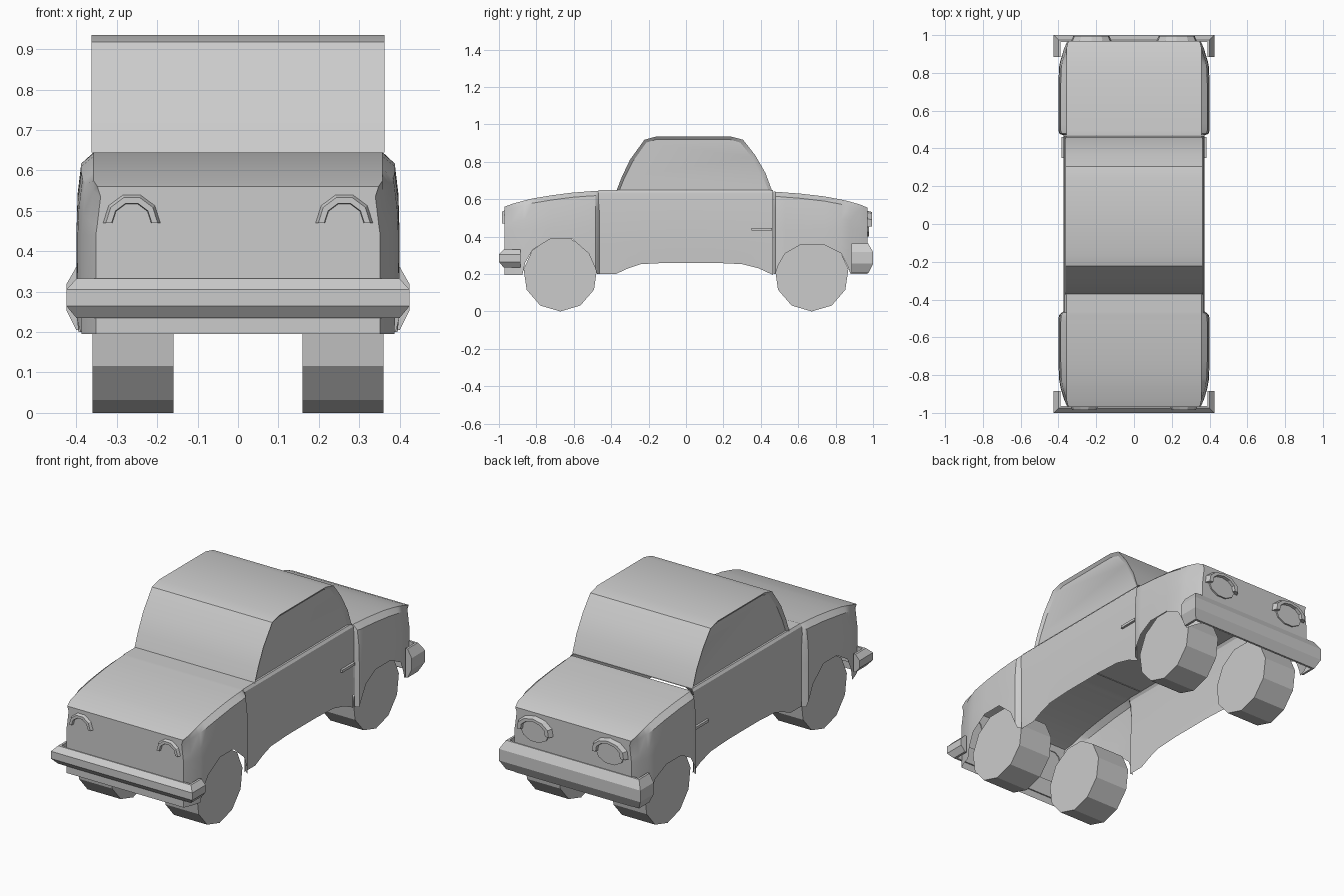
import bpy, bmesh, math
from mathutils import Vector

if "Cube" in bpy.data.objects:
    bpy.data.objects.remove(bpy.data.objects["Cube"])

paint = bpy.data.materials.new("plain_grey")
paint.diffuse_color = (0.6, 0.6, 0.6, 1)
paint.use_nodes = True
paint.node_tree.nodes["Principled BSDF"].inputs["Base Color"].default_value = paint.diffuse_color


def finish(name, bm, angle=30, outward=True):
    if outward:
        bmesh.ops.recalc_face_normals(bm, faces=bm.faces[:])
    me = bpy.data.meshes.new(name)
    bm.to_mesh(me)
    bm.free()
    ob = bpy.data.objects.new(name, me)
    bpy.context.collection.objects.link(ob)
    me.materials.append(paint)
    if angle:
        bpy.context.view_layer.objects.active = ob
        ob.select_set(True)
        bpy.ops.object.shade_smooth_by_angle(angle=math.radians(angle))
        ob.select_set(False)
    return ob


def loft(name, rings, cap=(), closed=False, angle=30):
    """Skin a row of equal point rings; cap lists the ring indices to fill."""
    bm = bmesh.new()
    vs = [[bm.verts.new(p) for p in r] for r in rings]
    n = len(rings[0])
    for a, b in zip(vs, vs[1:]):
        for i in range(n if closed else n - 1):
            j = (i + 1) % n
            bm.faces.new((a[i], a[j], b[j], b[i]))
    for i in cap:
        bm.faces.new(vs[i])
    return finish(name, bm, angle)


def mirrored(half, y):
    """Section at y from the bottom right, over the top, to the bottom left."""
    return [(x, y, z) for x, z in half] + [(-x, y, z) for x, z in reversed(half)]


def body_end(name, stations, cap):
    """Open-bottomed fender shell; station = y, half width, top, bottom edge."""
    rings = []
    for y, w, t, b in stations:
        half = [(w, b), (w, 0.44), (w - 0.003, t - 0.1),
                (w - 0.012, t - 0.025), (min(w, 0.362) - 0.004, t)]
        rings.append(mirrored(half, y))
    loft(name, rings, [cap])


# Front fenders, bonnet and nose; bottom edge follows the wheel arch
body_end("front_body", [
    (-0.97, 0.352, 0.56, 0.195), (-0.93, 0.37, 0.575, 0.195),
    (-0.875, 0.387, 0.59, 0.195), (-0.86, 0.39, 0.594, 0.26),
    (-0.82, 0.397, 0.604, 0.33), (-0.725, 0.4, 0.62, 0.388),
    (-0.61, 0.4, 0.635, 0.388), (-0.52, 0.4, 0.642, 0.31),
    (-0.485, 0.398, 0.644, 0.23), (-0.475, 0.39, 0.645, 0.2),
    (-0.462, 0.372, 0.645, 0.2)], 0)

# Rear fenders, deck and tail
body_end("rear_body", [
    (0.468, 0.372, 0.64, 0.2), (0.478, 0.395, 0.64, 0.2),
    (0.495, 0.4, 0.639, 0.25), (0.53, 0.4, 0.636, 0.31),
    (0.61, 0.4, 0.63, 0.355), (0.74, 0.4, 0.615, 0.355),
    (0.83, 0.397, 0.598, 0.31), (0.865, 0.39, 0.59, 0.24),
    (0.88, 0.385, 0.586, 0.2), (0.93, 0.37, 0.572, 0.2),
    (0.97, 0.352, 0.555, 0.2)], -1)

# Middle body with its raised sill
sill = [(-0.468, 0.2), (-0.375, 0.2), (-0.31, 0.23), (-0.24, 0.253),
        (-0.1, 0.26), (0.15, 0.26), (0.3, 0.253), (0.39, 0.23), (0.465, 0.195)]
loft("cab_body", [mirrored([(0.366, b), (0.37, 0.35), (0.372, 0.6), (0.368, 0.635),
                            (0.358, 0.648)], y) for y, b in sill])

# Cabin: extruded profile with recessed side windows
prof = [(-0.372, 0.645), (-0.345, 0.715), (-0.3, 0.81), (-0.222, 0.918), (-0.16, 0.935),
        (0.24, 0.935), (0.305, 0.918), (0.37, 0.835), (0.425, 0.74), (0.46, 0.645)]
inner = [(-0.355, 0.65), (-0.33, 0.712), (-0.285, 0.8), (-0.212, 0.903), (-0.155, 0.92),
         (0.232, 0.92), (0.29, 0.903), (0.352, 0.825), (0.405, 0.732), (0.44, 0.65)]
rows = [(-0.35, inner), (-0.362, prof), (0.362, prof), (0.35, inner)]
loft("cabin", [[(x, y, z) for y, z in p] for x, p in rows], [0, -1])


def box(name, lo, hi):
    loft(name, [[(x, lo[1], lo[2]), (x, hi[1], lo[2]), (x, hi[1], hi[2]), (x, lo[1], hi[2])]
                for x in (lo[0], hi[0])], [0, -1], True, 0)


# Door handles
for s, side in ((1, "right"), (-1, "left")):
    box("door_handle_" + side, (s * 0.365, 0.35, 0.432), (s * 0.383, 0.46, 0.446))


# Wraparound bumpers: bevelled bar following a U-shaped path
def bumper(name, s, levels):
    z0, z1, z2, z3 = levels
    path = [((0.40, 0.885), (1, 0)), ((0.40, 0.975), (1, 1)),
            ((-0.40, 0.975), (-1, 1)), ((-0.40, 0.885), (-1, 0))]
    rings = []
    for (x, y), (dx, dy) in path:
        sec = [(-0.012, z0), (0, z0), (0.025, z1), (0.025, z2), (0, z3), (-0.012, z3)]
        rings.append([(x + dx * o, s * (y + dy * o), z) for o, z in sec])
    loft(name, rings, [0, -1], True, 0)


bumper("front_bumper", -1, (0.235, 0.265, 0.305, 0.332))
bumper("rear_bumper", 1, (0.205, 0.255, 0.318, 0.362))


# Lamp surrounds: bevelled rims swept over an arc
def rim(name, cx, cz, rx, rz, y0, y1, a0, a1, n):
    rings = []
    for i in range(n + 1):
        a = math.radians(a0 + (a1 - a0) * i / n)
        rings.append([(cx + k * rx * math.cos(a), y, cz + k * rz * math.sin(a))
                      for k, y in ((1, y0), (0.88, y1), (0.68, y1), (0.65, y0))])
    loft(name, rings, [0, -1], True, 0)


for s, side in ((1, "right"), (-1, "left")):
    rim("headlamp_brow_" + side, s * 0.263, 0.47, 0.073, 0.075, -0.965, -0.985, 0, 180, 5)
    rim("tail_lamp_rim_" + side, s * 0.226, 0.465, 0.11, 0.075, 0.965, 0.995, -10, 190, 6)
    # Tail lamp lens
    loft("tail_lamp_lens_" + side,
         [[(s * 0.226 + 0.085 * math.cos(i * math.pi / 5), y,
            0.46 + 0.062 * math.sin(i * math.pi / 5)) for i in range(10)]
          for y in (0.965, 0.978)], [0, -1], True, 0)

# Eleven-sided wheels standing on a corner
for yc, end in ((-0.672, "front"), (0.672, "rear")):
    for s, side in ((1, "right"), (-1, "left")):
        ring = [(yc + 0.198 * math.sin(i * math.tau / 11), 0.198 - 0.198 * math.cos(i * math.tau / 11))
                for i in range(11)]
        loft(f"{end}_wheel_{side}", [[(s * x, y, z) for y, z in ring] for x in (0.16, 0.36)],
             [0, -1], True, 0)
